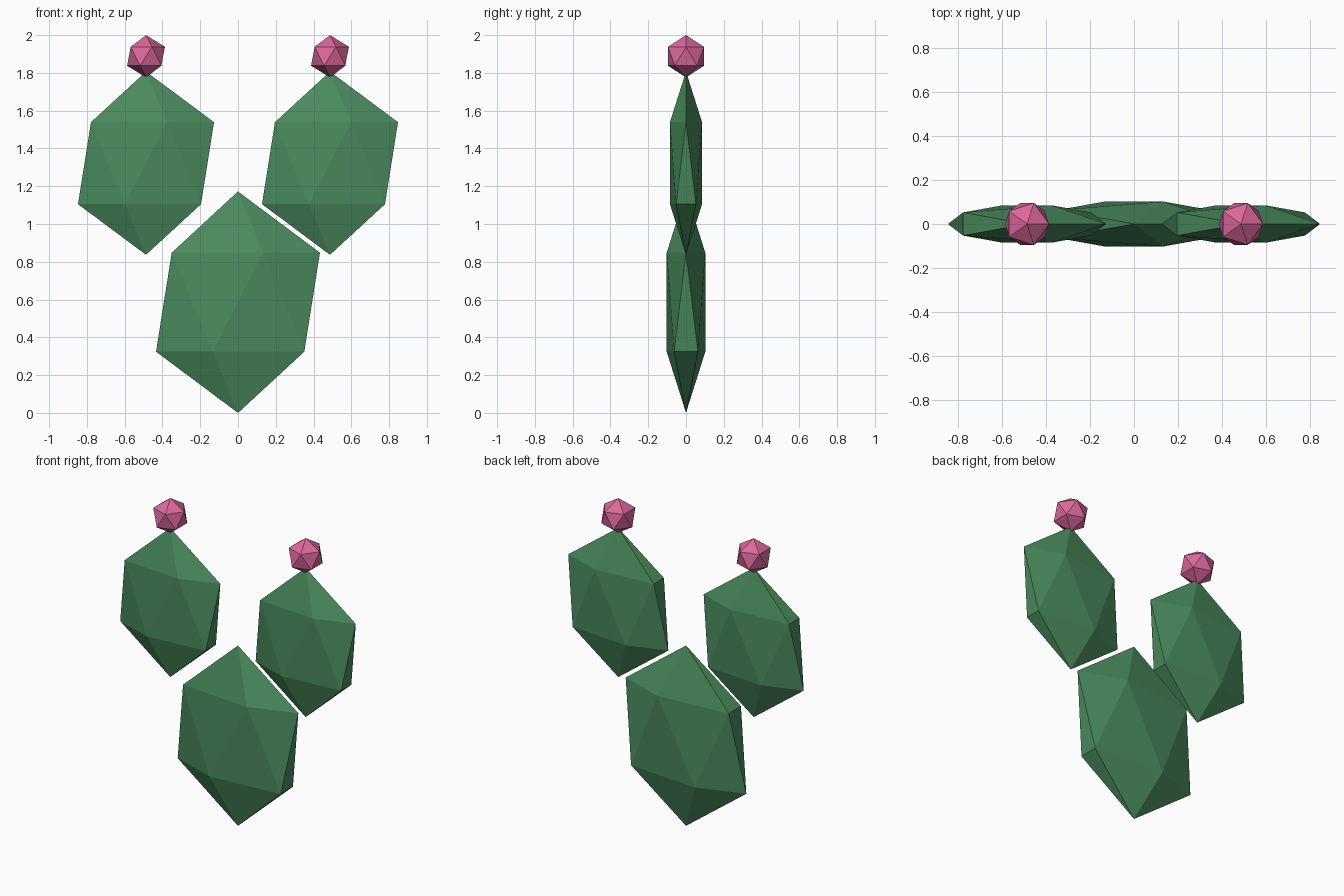
import bpy

if "Cube" in bpy.data.objects:
    bpy.data.objects.remove(bpy.data.objects["Cube"])


def material(name, rgb):
    m = bpy.data.materials.new(name)
    m.diffuse_color = (*rgb, 1.0)
    m.use_nodes = True
    m.node_tree.nodes["Principled BSDF"].inputs["Base Color"].default_value = m.diffuse_color
    return m


GREEN = material("cactus green", (0.069, 0.262, 0.114))
PINK = material("flower pink", (0.716, 0.138, 0.328))


def gem(name, centre, radii, mat):
    """Flat-shaded icosahedron stretched to the given radii."""
    bpy.ops.mesh.primitive_ico_sphere_add(subdivisions=1, radius=1, location=centre)
    ob = bpy.context.object
    ob.name = name
    ob.scale = radii
    bpy.ops.object.transform_apply(location=False, rotation=False, scale=True)
    ob.data.materials.append(mat)
    return ob


# Large flattened pad at the bottom
gem("base_pad", (0, 0, 0.586), (0.485, 0.12, 0.586), GREEN)

# Two smaller pads above, each topped with a flower bud
for side, x in (("left", -0.487), ("right", 0.487)):
    gem(side + "_pad", (x, 0, 1.322), (0.4025, 0.1, 0.485), GREEN)
    gem(side + "_flower", (x, 0, 1.888), (0.112, 0.112, 0.112), PINK)
